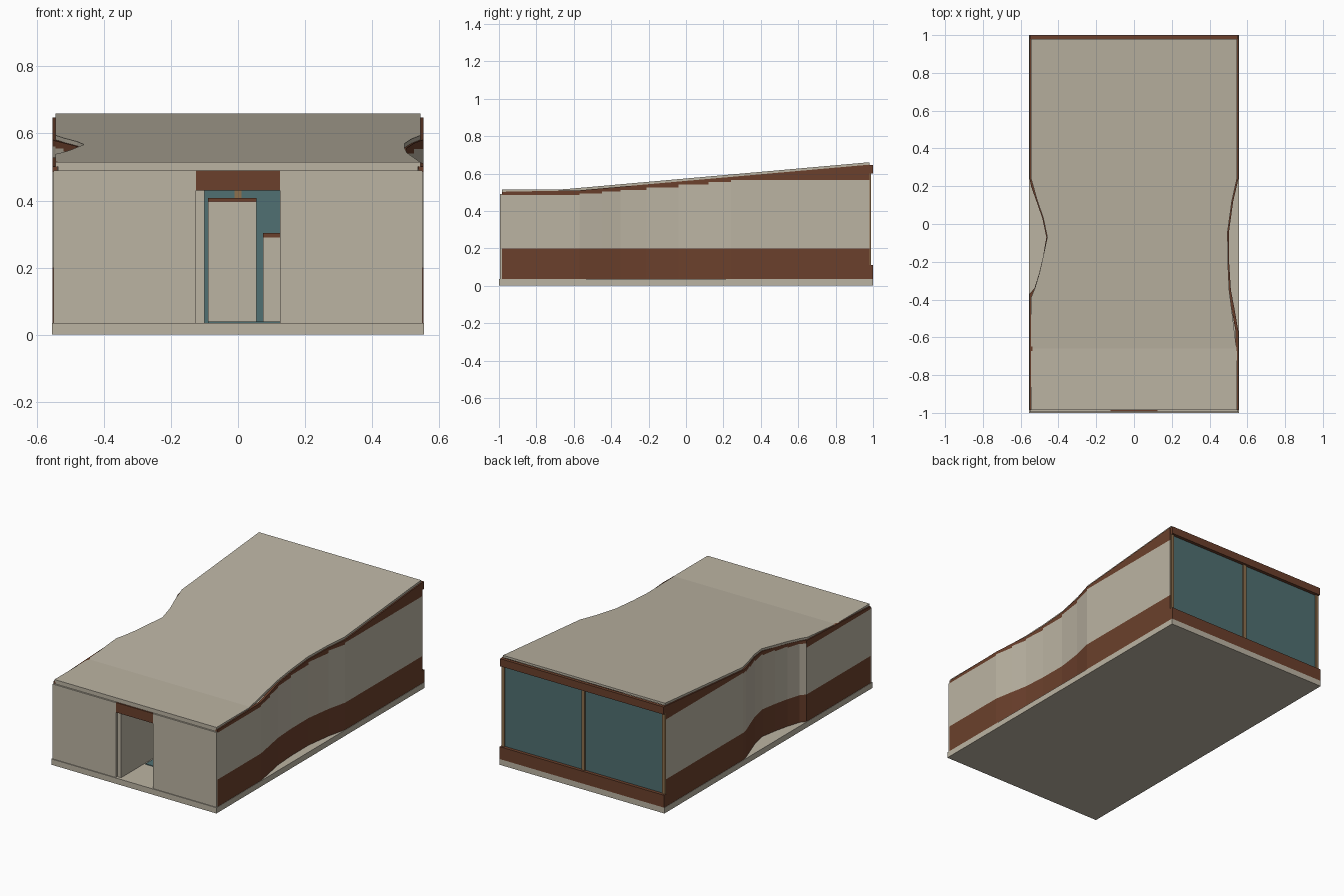
import bpy, bmesh

cube = bpy.data.objects.get("Cube")
if cube:
    bpy.data.objects.remove(cube, do_unlink=True)


def material(name, rgb):
    m = bpy.data.materials.new(name)
    m.use_nodes = True
    m.diffuse_color = (*rgb, 1)
    m.node_tree.nodes["Principled BSDF"].inputs["Base Color"].default_value = (*rgb, 1)
    return m


PLASTER = material("beige plaster", (0.50, 0.455, 0.365))
BROWN = material("brown cladding", (0.147, 0.051, 0.025))
GLASS = material("teal glass", (0.08, 0.162, 0.168))
WOOD = material("tan wood", (0.27, 0.16, 0.075))


def finish(name, bm, mats):
    bmesh.ops.remove_doubles(bm, verts=bm.verts, dist=0.0001)
    bmesh.ops.recalc_face_normals(bm, faces=bm.faces)
    mesh = bpy.data.meshes.new(name)
    bm.to_mesh(mesh)
    bm.free()
    for m in mats:
        mesh.materials.append(m)
    obj = bpy.data.objects.new(name, mesh)
    bpy.context.collection.objects.link(obj)


def box(name, xs, ys, zs, mat):
    bm = bmesh.new()
    bmesh.ops.create_cube(bm, size=1)
    for v in bm.verts:
        v.co = [r[0] if c < 0 else r[1] for c, r in zip(v.co, (xs, ys, zs))]
    finish(name, bm, [mat])


def quad(bm, *pts, mat=0):
    bm.faces.new([bm.verts.new(p) for p in pts]).material_index = mat


def interp(path, y):
    for (ya, xa), (yb, xb) in zip(path, path[1:]):
        if y <= yb:
            return xa + (xb - xa) * (y - ya) / (yb - ya)
    return path[-1][1]


FLOOR, BASE_TOP, ROOF_THICK = 0.035, 0.2, 0.013
FRONT, BACK = -0.985, 0.98


def roof_top(y):
    return 0.515 + max(0, y + 0.66) * 0.0885


def roof_under(y):
    return roof_top(y) - ROOF_THICK


# Side walls: brown base, plaster middle with stepped top, brown strip under the roof
def side_wall(name, path, side):
    bm = bmesh.new()
    thick = 0.015
    for i, ((ya, xa), (yb, xb)) in enumerate(zip(path, path[1:])):
        step = roof_under(ya) - 0.017
        za = [FLOOR, BASE_TOP, step, roof_under(ya)]
        zb = [FLOOR, BASE_TOP, step, roof_under(yb)]
        for k in range(3):
            for inset in (0, thick):
                a, b = side * (xa - inset), side * (xb - inset)
                quad(bm, (a, ya, za[k]), (b, yb, zb[k]),
                     (b, yb, zb[k + 1]), (a, ya, za[k + 1]), mat=(k + 1) % 2)
            for end, x, y, z in ((0, xa, ya, za), (len(path) - 2, xb, yb, zb)):
                if i == end:
                    o, n = side * x, side * (x - thick)
                    quad(bm, (o, y, z[k]), (n, y, z[k]),
                         (n, y, z[k + 1]), (o, y, z[k + 1]), mat=(k + 1) % 2)
        oa, ob = side * xa, side * xb
        na, nb = side * (xa - thick), side * (xb - thick)
        for k in (0, 3):
            quad(bm, (oa, ya, za[k]), (ob, yb, zb[k]),
                 (nb, yb, zb[k]), (na, ya, za[k]), mat=1)
    finish(name, bm, [PLASTER, BROWN])


OUT = 0.553
left_path = [(FRONT, OUT), (-0.57, OUT), (-0.45, 0.532), (-0.35, 0.513), (-0.21, 0.504),
             (-0.04, 0.503), (0.12, 0.525), (0.24, OUT), (BACK, OUT)]
right_path = [(FRONT, OUT), (-0.37, OUT), (-0.34, 0.527), (-0.26, 0.502), (-0.17, 0.481),
              (-0.07, 0.464), (0.03, 0.485), (0.13, 0.52), (0.2, 0.545), (0.24, OUT),
              (BACK, OUT)]
side_wall("left_side_wall", left_path, 1)
side_wall("right_side_wall", right_path, -1)

# Roof: bent slab with a notch on each side
EDGE = 0.545
left_edge = [(FRONT, EDGE), (-0.68, EDGE), (-0.5, 0.523), (-0.35, 0.504), (-0.2, 0.497),
             (-0.04, 0.496), (0.12, 0.518), (0.24, EDGE), (BACK, EDGE)]
right_edge = [(FRONT, EDGE), (-0.39, EDGE), (-0.34, 0.525), (-0.26, 0.501), (-0.07, 0.459),
              (0.03, 0.48), (0.13, 0.514), (0.24, EDGE), (BACK, EDGE)]
ys = sorted({y for y, x in left_edge + right_edge} | {-0.66})
bm = bmesh.new()
rings = []
for y in ys:
    r, l = -interp(right_edge, y), interp(left_edge, y)
    rings.append([(r, y, roof_under(y)), (l, y, roof_under(y)),
                  (l, y, roof_top(y)), (r, y, roof_top(y))])
for a, b in zip(rings, rings[1:]):
    for k in range(4):
        j = (k + 1) % 4
        quad(bm, a[k], a[j], b[j], b[k])
quad(bm, *rings[0])
quad(bm, *rings[-1])
finish("roof", bm, [PLASTER])

# Floor slab
box("floor_slab", (-0.555, 0.555), (-1, 1), (0, FLOOR), PLASTER)

# Front wall with door opening
DOOR = 0.125
box("front_wall_right", (-0.551, -DOOR), (-0.995, -0.98), (FLOOR, 0.49), PLASTER)
box("front_wall_left", (DOOR, 0.551), (-0.995, -0.98), (FLOOR, 0.49), PLASTER)
box("door_lintel", (-DOOR, DOOR), (-0.993, -0.98), (0.43, 0.49), BROWN)
box("front_header", (-0.537, 0.537), (-0.985, -0.97), (0.485, 0.502), PLASTER)

# Back wall: glazing between brown bands, with wooden posts
box("back_lower_band", (-OUT, OUT), (0.98, 1), (FLOOR, 0.11), BROWN)
box("back_upper_band", (-0.55, 0.55), (0.98, 1), (0.6, 0.646), BROWN)
box("back_glass", (-0.537, 0.537), (0.972, 0.98), (FLOOR, 0.62), GLASS)
for name, x in (("right", -0.54), ("middle", 0), ("left", 0.54)):
    box(name + "_back_post", (x - 0.01, x + 0.01), (0.97, 0.988), (0.11, 0.6), WOOD)

# Interior partitions with brown caps, and a floor inlay
box("hall_wall", (-0.125, -0.1), (-0.98, -0.5), (FLOOR, 0.43), PLASTER)
for name, xs, ys, top in (("tall_partition", (-0.09, 0.055), (-0.5, -0.47), 0.395),
                          ("low_partition", (0.075, 0.3), (-0.3, -0.27), 0.29)):
    box(name, xs, ys, (FLOOR, top), PLASTER)
    box(name + "_cap", xs, ys, (top, top + 0.013), BROWN)
box("floor_inlay", (-0.09, 0.125), (-0.76, -0.5), (FLOOR, 0.039), GLASS)
